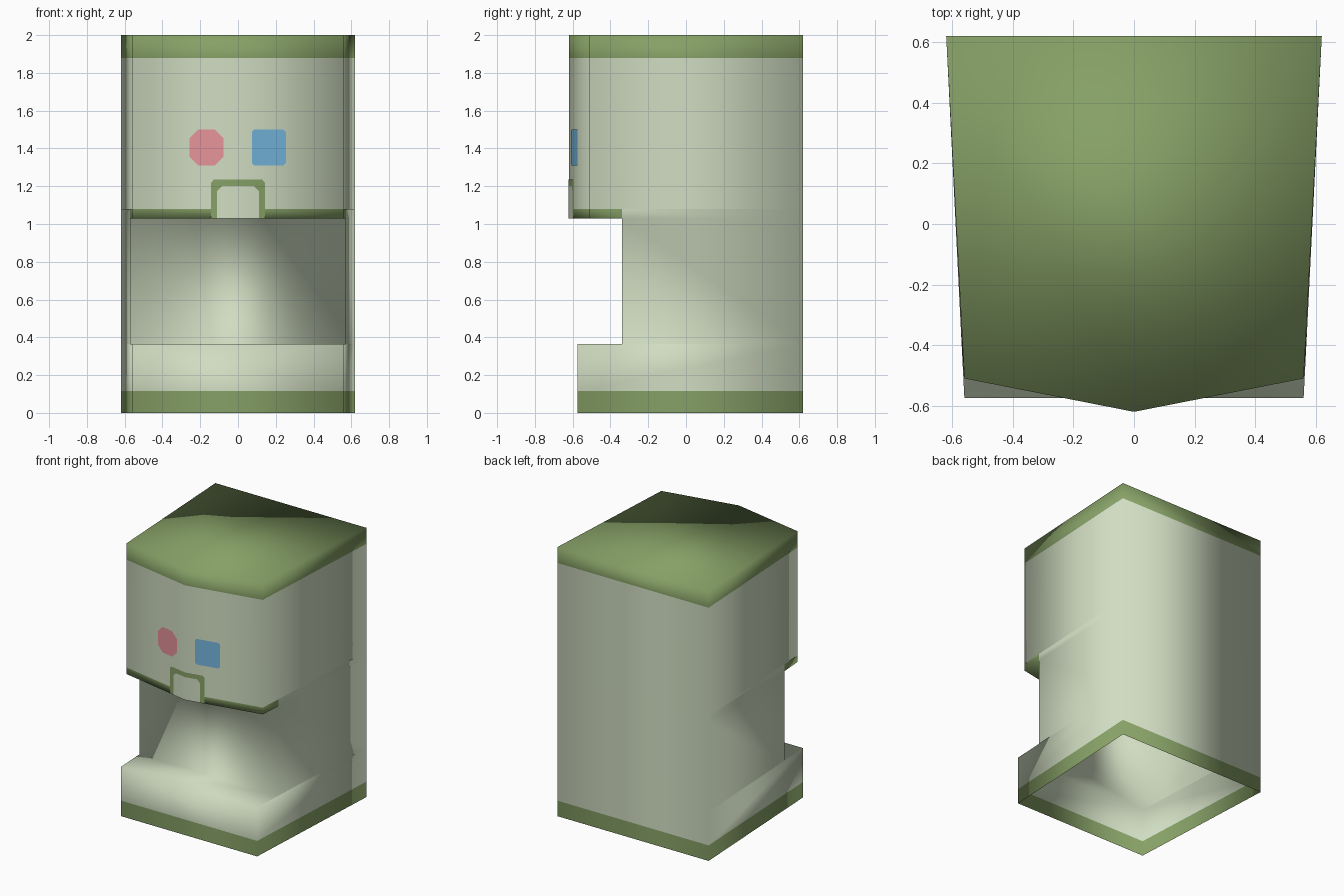
import bpy
import bmesh

cube = bpy.data.objects.get("Cube")
if cube:
    bpy.data.objects.remove(cube, do_unlink=True)


def material(name, rgb):
    linear = [(c / 255 / 12.92 if c < 11 else ((c / 255 + 0.055) / 1.055) ** 2.4) for c in rgb]
    mat = bpy.data.materials.new(name)
    mat.use_nodes = True
    mat.diffuse_color = (*linear, 1)
    bsdf = next(n for n in mat.node_tree.nodes if n.type == "BSDF_PRINCIPLED")
    bsdf.inputs["Base Color"].default_value = (*linear, 1)
    bsdf.inputs["Roughness"].default_value = 0.8
    return mat


PALE = material("pale sage", (208, 220, 193))
GREEN = material("moss green", (134, 160, 102))
PINK = material("soft pink", (228, 147, 153))
BLUE = material("sky blue", (116, 180, 219))


def make_object(name, bm, mats):
    mesh = bpy.data.meshes.new(name)
    bm.to_mesh(mesh)
    bm.free()
    for mat in mats:
        mesh.materials.append(mat)
    mesh.polygons.foreach_set("use_smooth", [True] * len(mesh.polygons))
    obj = bpy.data.objects.new(name, mesh)
    bpy.context.collection.objects.link(obj)
    return obj


# Plan corners of the +x half, mirrored to the other side
BACK, NOTCH = (0.62, 0.62), (0.572, -0.34)
BASE_FRONT, HEAD_FRONT, APEX = (0.56, -0.575), (0.56, -0.51), (0, -0.62)
LEDGE, BROW, BASE_BAND, BROW_BAND, CROWN = 0.365, 1.03, 0.115, 1.08, 1.88


def mirrored(half):
    """Closed outline: the +x half followed by its mirror image."""
    return half + [(-x, y) for x, y in reversed(half) if x]


bm = bmesh.new()


def face(points):
    return bm.faces.new([bm.verts.new(p) for p in points])


def walls(half, levels):
    """Upright walls around an outline, one row between each two levels."""
    ring = mirrored(half)
    for z0, z1 in zip(levels, levels[1:]):
        for a, b in zip(ring, ring[1:] + ring[:1]):
            face([(*a, z0), (*b, z0), (*b, z1), (*a, z1)])


def cap(half, z):
    face([(*p, z) for p in mirrored(half)])


# Body: base, recessed middle and overhanging head, open at the bottom
walls([BACK, NOTCH, BASE_FRONT], [0, BASE_BAND, LEDGE])
walls([BACK, NOTCH], [LEDGE, BROW])
walls([BACK, NOTCH, HEAD_FRONT, APEX], [BROW, BROW_BAND, CROWN, 2])
cap([NOTCH, BASE_FRONT], LEDGE)
cap([NOTCH, HEAD_FRONT, APEX], BROW)
cap([BACK, NOTCH, HEAD_FRONT, APEX], 2)
bmesh.ops.remove_doubles(bm, verts=bm.verts, dist=0.001)

# Join the flat side walls where no colour or step divides them
seams = []
for e in bm.edges:
    a, b = (v.co for v in e.verts)
    middle = (a.z + b.z) / 2
    on_notch = abs(a.y - NOTCH[1]) < 0.001 and abs(b.y - NOTCH[1]) < 0.001
    if on_notch and abs(a.x - b.x) < 0.001 and not LEDGE < middle < BROW_BAND:
        seams.append(e)
bmesh.ops.dissolve_edges(bm, edges=seams, use_verts=True)
bmesh.ops.recalc_face_normals(bm, faces=bm.faces)

# Green crown, foot band and brow band
for f in bm.faces:
    c = f.calc_center_median()
    brow = BROW - 0.01 < c.z < BROW_BAND and c.y < NOTCH[1] - 0.01
    if c.z > CROWN or c.z < BASE_BAND or brow:
        f.material_index = 1
make_object("cabinet_body", bm, [PALE, GREEN])


# Thin painted plates that follow the slanted head front
def plate(name, polygons, mat):
    pm = bmesh.new()
    slope = (HEAD_FRONT[1] - APEX[1]) / HEAD_FRONT[0]
    for poly in polygons:
        f = pm.faces.new([pm.verts.new((x, APEX[1] + slope * abs(x) - 0.003, z)) for x, z in poly])
        f.normal_update()
        if f.normal.y > 0:
            f.normal_flip()
    bmesh.ops.remove_doubles(pm, verts=pm.verts, dist=0.0005)
    return make_object(name, pm, [mat])


def both_sides(polygons):
    return polygons + [[(-x, z) for x, z in poly] for poly in polygons]


def cut_square(cx, cz, w, h, cut):
    """Rectangle with cut corners."""
    pts = []
    for sx, sz in ((1, 1), (-1, 1), (-1, -1), (1, -1)):
        corner = [(cx + sx * w, cz + sz * (h - cut)), (cx + sx * (w - cut), cz + sz * h)]
        pts += corner if sx == sz else corner[::-1]
    return pts


# Mouth arch and the pale panel inside it
outer = [(0.142, BROW), (0.142, 1.22), (0.128, 1.235), (0, 1.235)]
inner = [(0.11, BROW), (0.11, 1.175), (0.085, 1.2), (0, 1.2)]
strips = [[outer[i], outer[i + 1], inner[i + 1], inner[i]] for i in range(3)]
plate("mouth_arch", both_sides(strips), GREEN)
plate("mouth_panel", both_sides([inner + [(0, BROW)]]), PALE)

# Eyes
plate("right_eye", [cut_square(-0.167, 1.405, 0.09, 0.095, 0.045)], PINK)
plate("left_eye", [cut_square(0.163, 1.405, 0.09, 0.095, 0.012)], BLUE)
